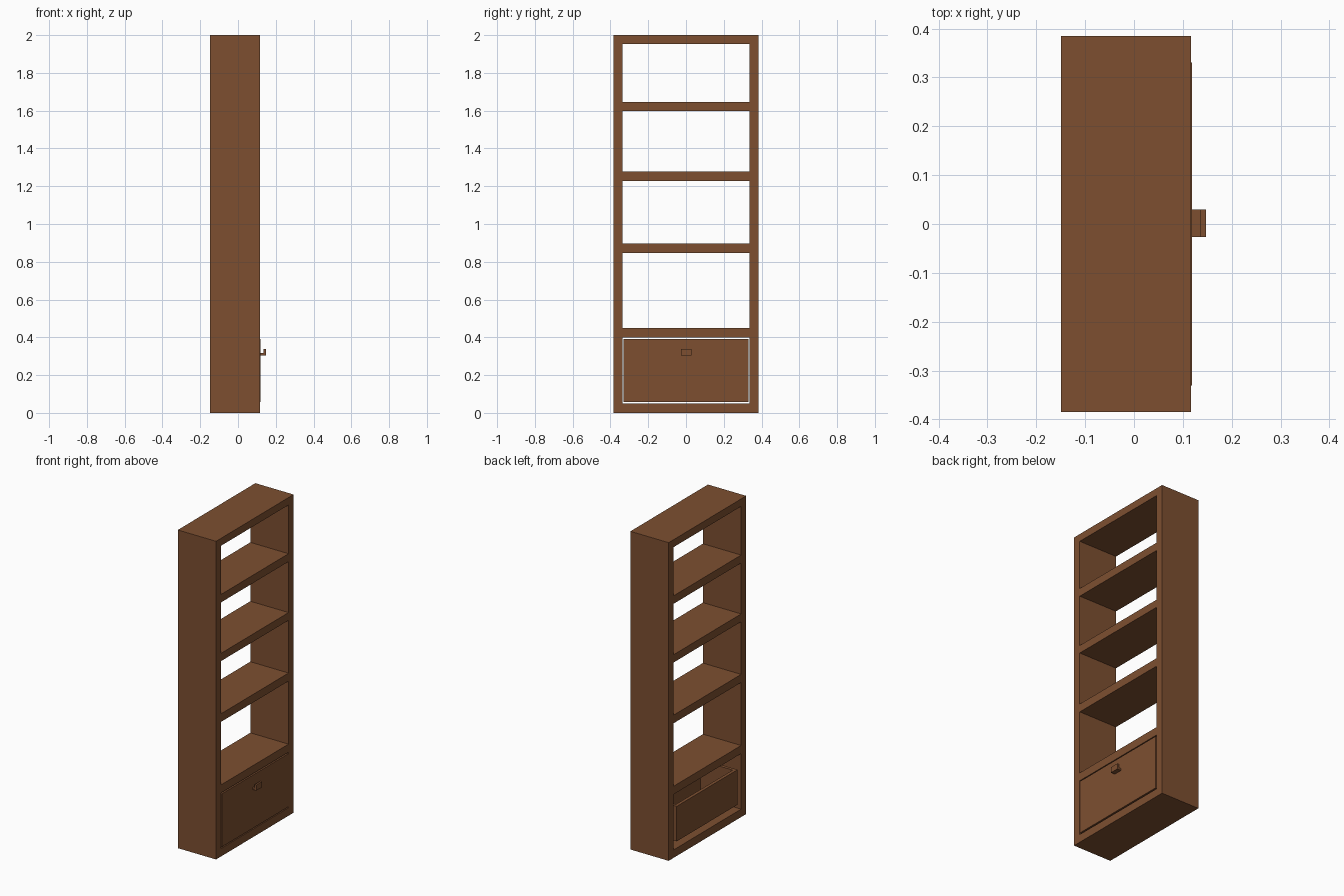
import bpy, bmesh

if "Cube" in bpy.data.objects:
    bpy.data.objects.remove(bpy.data.objects["Cube"])

wood = bpy.data.materials.new("brown_wood")
wood.diffuse_color = (0.205, 0.078, 0.030, 1)
wood.use_nodes = True
wood.node_tree.nodes["Principled BSDF"].inputs["Base Color"].default_value = wood.diffuse_color


def finish(name, bm):
    bmesh.ops.recalc_face_normals(bm, faces=bm.faces[:])
    me = bpy.data.meshes.new(name)
    bm.to_mesh(me)
    bm.free()
    me.materials.append(wood)
    ob = bpy.data.objects.new(name, me)
    bpy.context.collection.objects.link(ob)
    return ob


def extrude(bm, vec):
    """Extrude all current faces into a closed solid."""
    res = bmesh.ops.extrude_face_region(bm, geom=bm.faces[:], use_keep_orig=True)
    verts = [g for g in res["geom"] if isinstance(g, bmesh.types.BMVert)]
    bmesh.ops.translate(bm, verts=verts, vec=vec)


def box(name, x, y, z):
    bm = bmesh.new()
    bmesh.ops.create_cube(bm, size=1)
    for v in bm.verts:
        v.co = [r[0] if c < 0 else r[1] for c, r in zip(v.co, (x, y, z))]
    return finish(name, bm)


# Bookcase frame: one ladder-shaped face with five openings, extruded in depth
ys = [-0.385, -0.335, 0.335, 0.385]
zs = [0, 0.05, 0.399, 0.45, 0.846, 0.897, 1.228, 1.277, 1.597, 1.647, 1.953, 2.0]
x_back, x_front = -0.149, 0.117
bm = bmesh.new()
grid = [[bm.verts.new((x_back, y, z)) for y in ys] for z in zs]
for r in range(len(zs) - 1):
    for c in range(3):
        if c == 1 and r % 2 == 1:
            continue  # open compartment
        bm.faces.new((grid[r][c], grid[r][c + 1], grid[r + 1][c + 1], grid[r + 1][c]))
extrude(bm, (x_front - x_back, 0, 0))
finish("bookcase_frame", bm)

# Drawer: front panel and a lower open-topped tray behind it
x0, x1, w, t = -0.147, 0.096, 0.302, 0.02
box("drawer_front", (x1, 0.119), (-0.33, 0.33), (0.058, 0.392))
box("drawer_back", (x0, x0 + t), (-w, w), (0.09, 0.31))
box("drawer_bottom", (x0 + t, x1), (-w + t, w - t), (0.09, 0.105))
for side, s in (("left", -1), ("right", 1)):
    box("drawer_side_" + side, (x0 + t, x1), sorted((s * w, s * (w - t))), (0.09, 0.31))

# Drawer handle: L-shaped profile extruded sideways
profile = [(0.118, 0.304), (0.147, 0.304), (0.147, 0.339),
           (0.135, 0.339), (0.135, 0.316), (0.118, 0.316)]
bm = bmesh.new()
bm.faces.new([bm.verts.new((x, -0.027, z)) for x, z in profile])
extrude(bm, (0, 0.057, 0))
finish("drawer_handle", bm)
